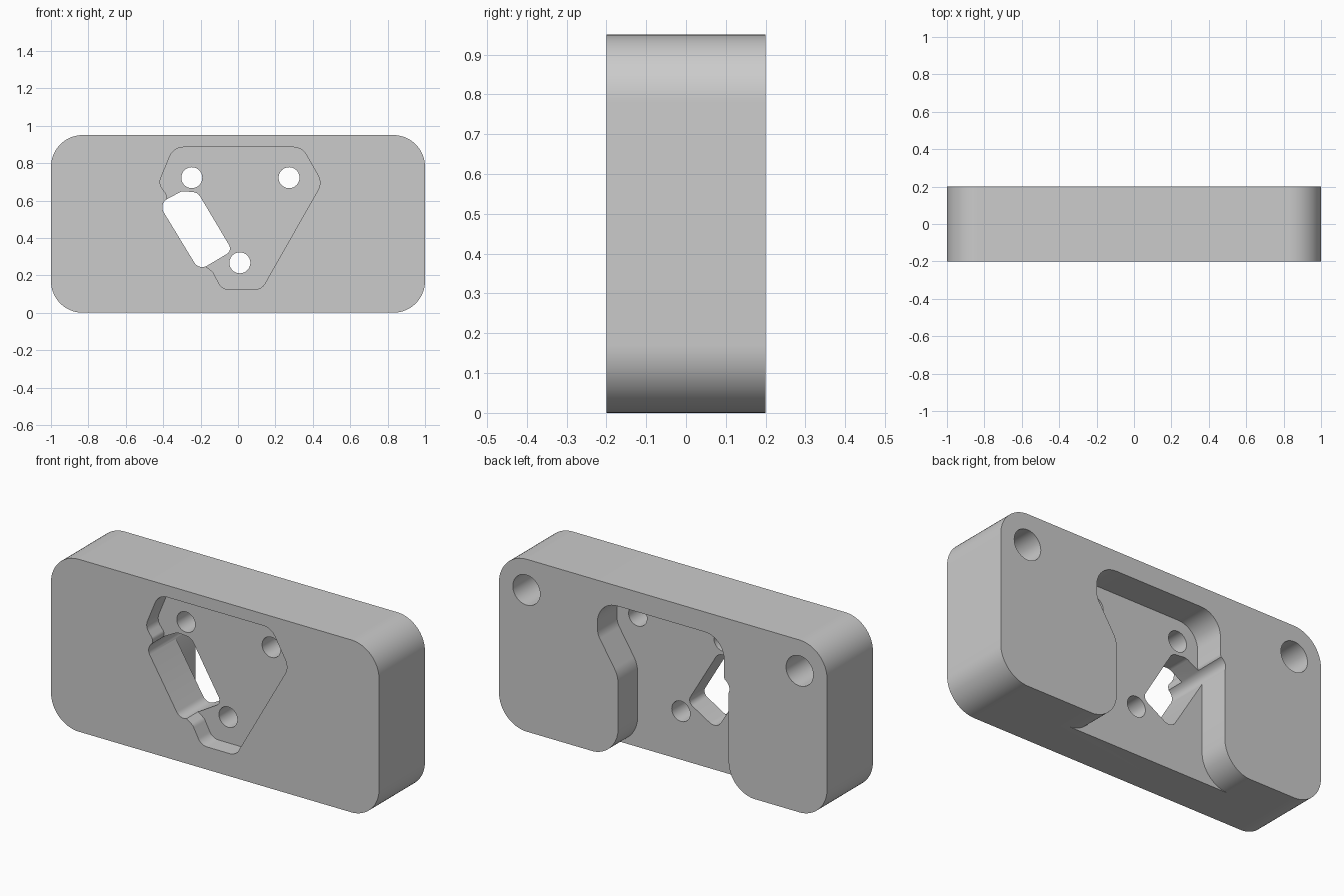
import bpy, bmesh, math
from mathutils import Vector

if "Cube" in bpy.data.objects:
    bpy.data.objects.remove(bpy.data.objects["Cube"])

grey = bpy.data.materials.new("light_grey")
grey.use_nodes = True
grey.diffuse_color = (0.6, 0.6, 0.6, 1)
grey.node_tree.nodes["Principled BSDF"].inputs["Base Color"].default_value = (0.6, 0.6, 0.6, 1)


def fillet(corners, steps=10):
    """Round each (x, z, radius) corner of an outline."""
    pts = []
    for i, (x, z, r) in enumerate(corners):
        p = Vector((x, z))
        a = (Vector(corners[i - 1][:2]) - p).normalized()
        b = (Vector(corners[(i + 1) % len(corners)][:2]) - p).normalized()
        if r == 0:
            pts.append(p)
            continue
        half = a.angle(b) / 2
        centre = p + (a + b).normalized() * (r / math.sin(half))
        start = p + a * (r / math.tan(half)) - centre
        end = p + b * (r / math.tan(half)) - centre
        sweep = start.angle_signed(end)
        for k in range(steps + 1):
            t = -sweep * k / steps
            c, s = math.cos(t), math.sin(t)
            pts.append(centre + Vector((start.x * c - start.y * s, start.x * s + start.y * c)))
    return pts


def circle(x, z, r, n=40):
    return [Vector((x + r * math.cos(2 * math.pi * k / n), z + r * math.sin(2 * math.pi * k / n)))
            for k in range(n)]


def prism(name, outline, y0, y1):
    """Extrude an xz outline from y0 to y1."""
    bm = bmesh.new()
    face = bm.faces.new([bm.verts.new((p.x, y0, p.y)) for p in outline])
    new = bmesh.ops.extrude_face_region(bm, geom=[face])["geom"]
    bmesh.ops.translate(bm, vec=(0, y1 - y0, 0),
                        verts=[v for v in new if isinstance(v, bmesh.types.BMVert)])
    bmesh.ops.recalc_face_normals(bm, faces=bm.faces)
    mesh = bpy.data.meshes.new(name)
    bm.to_mesh(mesh)
    bm.free()
    mesh.materials.append(grey)
    ob = bpy.data.objects.new(name, mesh)
    bpy.context.collection.objects.link(ob)
    return ob


# Rounded block
block = prism("mounting_block",
              fillet([(-1, 0, .17), (1, 0, .17), (1, .95, .17), (-1, .95, .17)], 16), -.2, .2)

# Shallow pocket in the front
front_pocket = fillet([
    (-.345, .885, .08), (.342, .885, .08), (.45, .695, .08), (.126, .125, .06),
    (-.085, .125, .06), (-.135, .22, .05), (-.19, .26, 0), (-.25, .4, 0),
    (-.385, .59, 0), (-.38, .63, .03), (-.425, .69, .06)])

# Deep pocket in the back, open at the bottom with flared corners
back_pocket = fillet([
    (-.8, -.1, 0), (-.8, -.001, 0), (-.4, -.001, .165), (-.4, .55, .03), (-.372, .62, .03),
    (-.372, .84, .12), (.4, .84, .12), (.4, .655, .1), (.274, .455, .15),
    (.274, -.001, .165), (.8, -.001, 0), (.8, -.1, 0)])

# Slanted slot through everything
slot = fillet([
    (-.425, .583, .05), (-.3, .65, .05), (-.215, .643, .05),
    (-.03, .332, .035), (-.208, .226, .05)])

cutters = [
    prism("front_pocket_cutter", front_pocket, -.3, -.1),
    prism("back_pocket_cutter", back_pocket, .03, .3),
    prism("slot_cutter", slot, -.4, .4),
]
# Through holes in the web
for x, z in ((-.247, .722), (.273, .722), (.01, .267)):
    cutters.append(prism("screw_hole_cutter", circle(x, z, .056), -.35, .35))
# Blind holes in the back corners
for x in (-.833, .833):
    cutters.append(prism("corner_hole_cutter", circle(x, .78, .083), -.1, .35))

bpy.context.view_layer.objects.active = block
for cutter in cutters:
    cutter.hide_render = True
    mod = block.modifiers.new("cut", "BOOLEAN")
    mod.operation = "DIFFERENCE"
    mod.solver = "EXACT"
    mod.object = cutter
    bpy.ops.object.modifier_apply(modifier=mod.name)
    bpy.data.objects.remove(cutter)

bpy.ops.object.select_all(action="DESELECT")
block.select_set(True)
bpy.ops.object.shade_smooth_by_angle(angle=math.radians(30))
